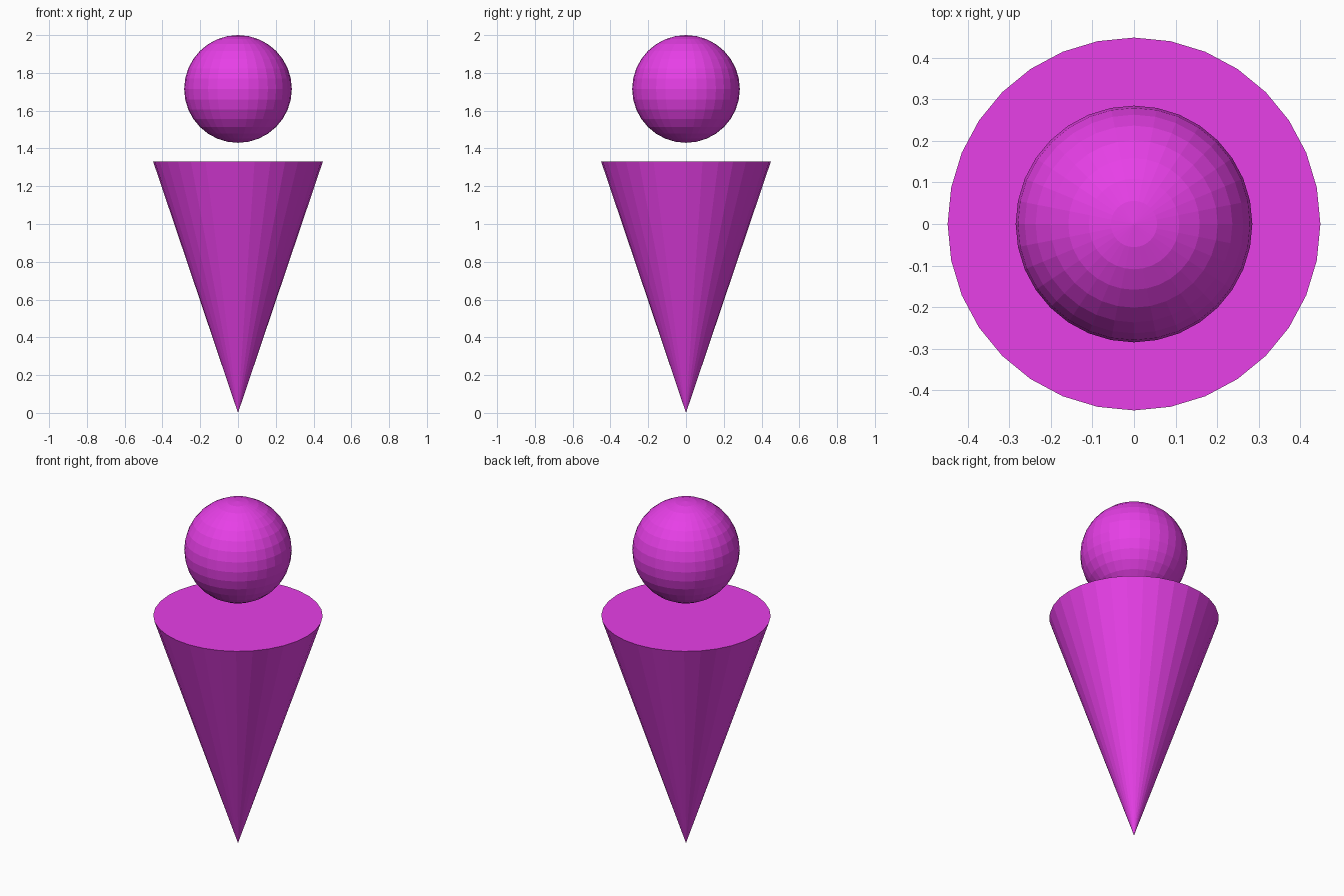
import bpy

if "Cube" in bpy.data.objects:
    bpy.data.objects.remove(bpy.data.objects["Cube"])

magenta = bpy.data.materials.new("magenta")
magenta.diffuse_color = (0.8, 0.05, 0.8, 1)
magenta.use_nodes = True
magenta.node_tree.nodes["Principled BSDF"].inputs["Base Color"].default_value = magenta.diffuse_color


def finish(name):
    obj = bpy.context.object
    obj.name = name
    obj.data.materials.append(magenta)


# Inverted cone body, tip on the ground, flat cap on top
HEIGHT = 1.33
bpy.ops.mesh.primitive_cone_add(vertices=32, radius1=0, radius2=0.449, depth=HEIGHT,
                                location=(0, 0, HEIGHT / 2))
finish("cone_body")

# Floating ball above the cone
RADIUS = 0.285
bpy.ops.mesh.primitive_uv_sphere_add(segments=32, ring_count=16, radius=RADIUS,
                                     location=(0, 0, 2 - RADIUS))
finish("ball_head")
